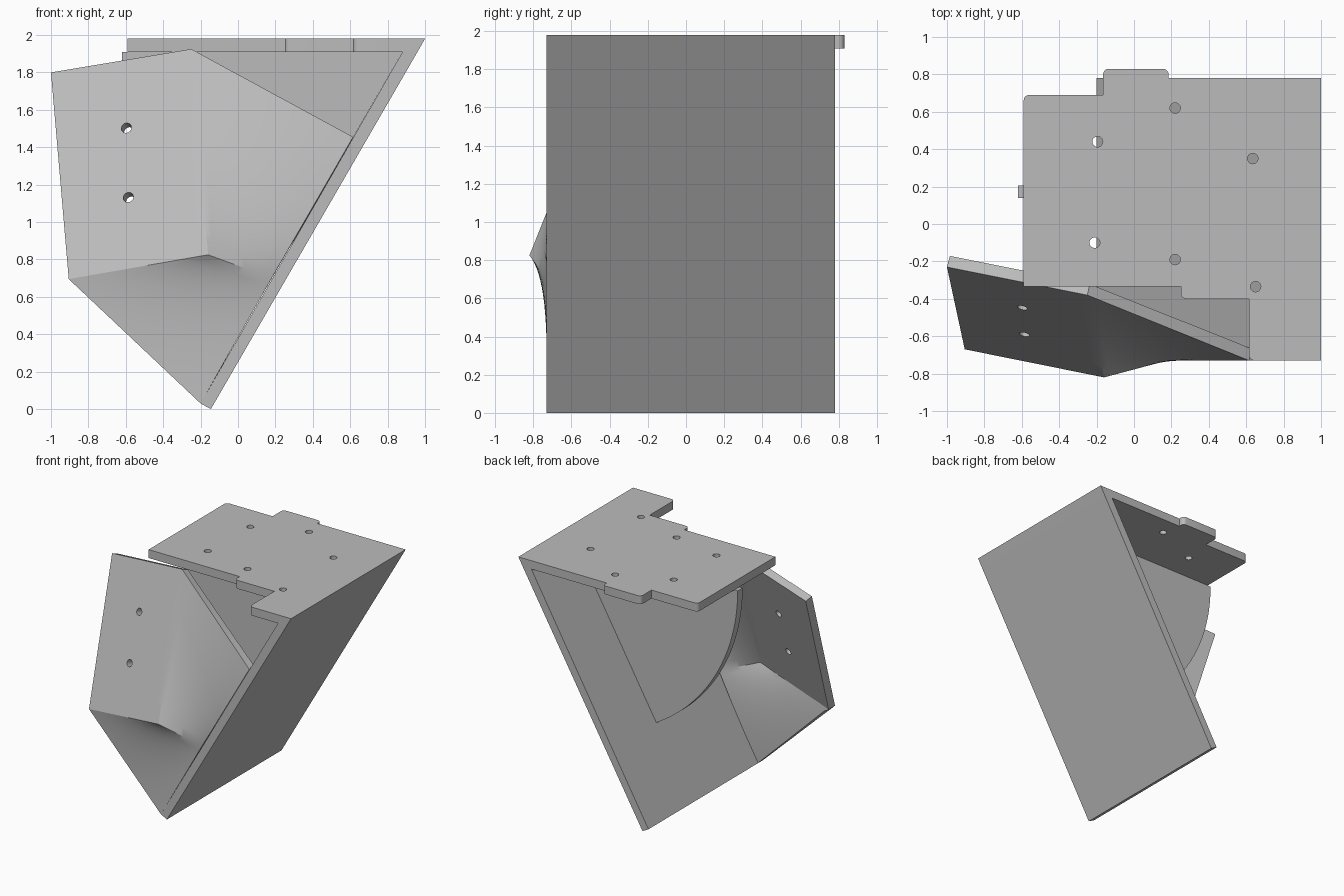
import bpy, bmesh, math
from mathutils import Vector

if "Cube" in bpy.data.objects:
    bpy.data.objects.remove(bpy.data.objects["Cube"])

grey = bpy.data.materials.new("light_grey")
grey.diffuse_color = (0.5, 0.5, 0.5, 1)
grey.use_nodes = True
grey.node_tree.nodes["Principled BSDF"].inputs["Base Color"].default_value = grey.diffuse_color
T = 0.065                      # wall thickness
FRONT, BACK = -0.73, 0.78      # ends of the sloped plate


def finish(name, bm):
    bmesh.ops.recalc_face_normals(bm, faces=bm.faces)
    me = bpy.data.meshes.new(name)
    bm.to_mesh(me)
    bm.free()
    ob = bpy.data.objects.new(name, me)
    me.materials.append(grey)
    bpy.context.collection.objects.link(ob)
    return ob


def activate(ob):
    bpy.ops.object.select_all(action='DESELECT')
    ob.select_set(True)
    bpy.context.view_layer.objects.active = ob


def prism(name, pts, vec):
    """Flat outline extruded along a vector."""
    bm = bmesh.new()
    f = bm.faces.new([bm.verts.new(p) for p in pts])
    ext = bmesh.ops.extrude_face_region(bm, geom=[f])
    bmesh.ops.translate(bm, vec=vec, verts=[v for v in ext['geom'] if isinstance(v, bmesh.types.BMVert)])
    return finish(name, bm)


def drill(ob, centres, axis, r=0.028):
    """Cut round screw holes along an axis."""
    bm = bmesh.new()
    rot = Vector(axis).to_track_quat('Z', 'Y').to_matrix().to_4x4()
    for c in centres:
        m = rot.copy()
        m.translation = c
        bmesh.ops.create_cone(bm, cap_ends=True, segments=24, radius1=r, radius2=r, depth=0.3, matrix=m)
    cutter = finish("hole_cutter", bm)
    cutter.hide_render = True
    mod = ob.modifiers.new("holes", 'BOOLEAN')
    mod.operation, mod.solver, mod.object = 'DIFFERENCE', 'EXACT', cutter
    activate(ob)
    bpy.ops.object.modifier_apply(modifier=mod.name)
    bpy.data.objects.remove(cutter)


def smooth(ob):
    activate(ob)
    bpy.ops.object.shade_smooth_by_angle(angle=math.radians(25))


def rounded(corners, z):
    """Outline from (x, y, radius) corners."""
    out, n = [], len(corners)
    for i, (x, y, r) in enumerate(corners):
        p = Vector((x, y))
        if r == 0:
            out.append((x, y, z))
            continue
        a = p + (Vector(corners[i - 1][:2]) - p).normalized() * r
        b = p + (Vector(corners[(i + 1) % n][:2]) - p).normalized() * r
        c = a + b - p
        for k in range(6):
            t = k / 5 * math.pi / 2
            q = c + (a - c) * math.cos(t) + (b - c) * math.sin(t)
            out.append((q.x, q.y, z))
    return out


# sloped plate, 60 degrees
prism("sloped_plate",
      [(x, FRONT, z) for x, z in [(-0.145, 0), (0.96, 1.91), (0.88, 1.91), (-0.2, 0.03)]],
      (0, BACK - FRONT, 0))

# top plate with stepped outline, right end mitred to the slope
outline = [(1, FRONT, 0), (0.615, FRONT, 0.03), (0.615, -0.40, 0), (0.25, -0.40, 0.03),
           (0.25, -0.335, 0), (-0.59, -0.335, 0), (-0.59, 0.69, 0.03), (-0.165, 0.69, 0),
           (-0.165, 0.83, 0.03), (0.185, 0.83, 0.03), (0.185, BACK, 0), (1, BACK, 0)]
top = prism("top_plate", rounded(outline, 1.98), (0, 0, -0.07))
for v in top.data.vertices:
    if v.co.x > 0.99 and v.co.z < 1.95:
        v.co.x = 0.96
drill(top, [(0.22, 0.62, 1.95), (-0.195, 0.44, 1.95), (0.635, 0.35, 1.95),
            (-0.21, -0.10, 1.95), (0.22, -0.19, 1.95), (0.65, -0.335, 1.95)], (0, 0, 1))
smooth(top)

# gusset: sector of a disc between the two plates
R = 1.5
arc = [(0.88 - R * math.cos(a), 0.14, 1.91 - R * math.sin(a))
       for a in [math.radians(60 * i / 40) for i in range(41)]]
smooth(prism("round_gusset", [(0.88, 0.14, 1.91)] + arc, (0, T, 0)))

# skewed side panel blended into the front edge of the sloped plate
A, B, C = (-1, -0.23, 1.8), (-0.25, -0.38, 1.925), (0.615, FRONT, 1.455)
D, E, F = (-0.905, -0.67, 0.695), (-0.16, -0.82, 0.825), (0.18, FRONT, 0.70)
G = (-0.2, FRONT, 0.03)
bm = bmesh.new()
N = 14
for quad in [(A, D, E, B), (B, E, F, C), (E, D, G, F)]:
    p, q, r, s = map(Vector, quad)
    grid = [[bm.verts.new(p.lerp(q, i / N).lerp(s.lerp(r, i / N), j / N))
             for j in range(N + 1)] for i in range(N + 1)]
    for i in range(N):
        for j in range(N):
            bm.faces.new((grid[i][j], grid[i + 1][j], grid[i + 1][j + 1], grid[i][j + 1]))
bmesh.ops.remove_doubles(bm, verts=bm.verts, dist=1e-4)
panel = finish("skewed_panel", bm)
# wall grows inwards, away from the front
front_facing = sum(f.normal.y * f.area for f in panel.data.polygons) < 0
sol = panel.modifiers.new("wall", 'SOLIDIFY')
sol.thickness, sol.offset, sol.use_even_offset = T, (-1 if front_facing else 1), True
activate(panel)
bpy.ops.object.modifier_apply(modifier=sol.name)
normal = (Vector(D) - Vector(A)).cross(Vector(B) - Vector(A)).normalized()
drill(panel, [(-0.595, -0.44, 1.5), (-0.585, -0.585, 1.13)], normal)
smooth(panel)
